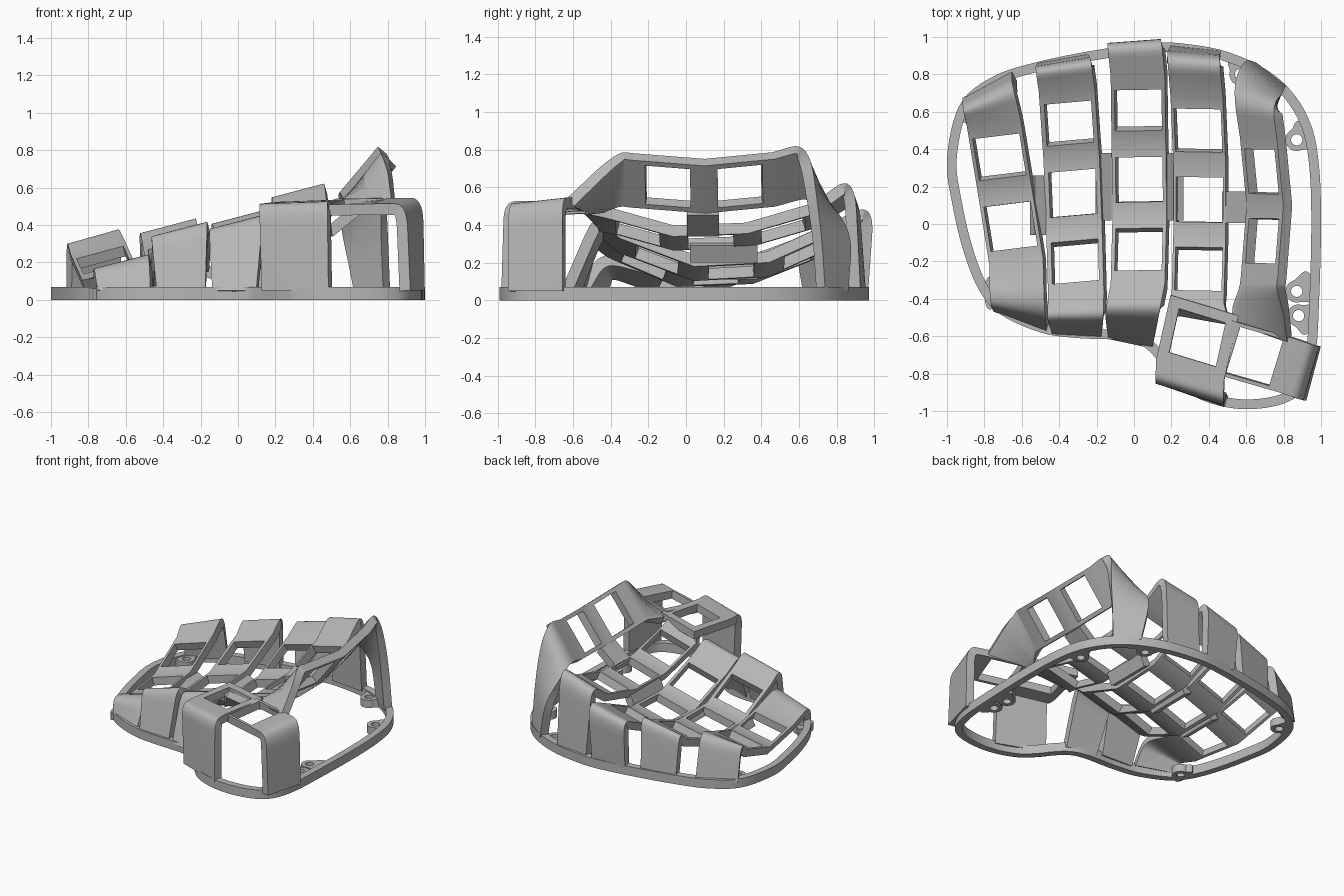
import bpy
import bmesh
import math
from mathutils import Vector

cube = bpy.data.objects.get("Cube")
if cube:
    bpy.data.objects.remove(cube, do_unlink=True)

grey = bpy.data.materials.new("plain grey")
grey.use_nodes = True
GREY = (0.47, 0.47, 0.47, 1)
grey.diffuse_color = GREY
grey.node_tree.nodes["Principled BSDF"].inputs["Base Color"].default_value = GREY

THICK = 0.06
BASE_H = 0.07
HOLE = 0.26


def finish(name, bm, thickness=0):
    mesh = bpy.data.meshes.new(name)
    bm.to_mesh(mesh)
    bm.free()
    obj = bpy.data.objects.new(name, mesh)
    bpy.context.collection.objects.link(obj)
    mesh.materials.append(grey)
    bpy.ops.object.select_all(action="DESELECT")
    obj.select_set(True)
    bpy.context.view_layer.objects.active = obj
    if thickness:
        mod = obj.modifiers.new("Thickness", "SOLIDIFY")
        mod.thickness = thickness
        mod.offset = -1
        mod.use_even_offset = True
        bpy.ops.object.modifier_apply(modifier=mod.name)
    bpy.ops.object.shade_smooth_by_angle(angle=math.radians(30))
    return obj


def ribbon(name, width, yaw, roll, stations, keys=(), radius=0.12):
    """Bent strip through (x, y, z[, yaw, roll[, scale]]); keys lists segments with a hole."""
    defaults = (0, 0, 0, yaw, roll, 1)
    pts = [Vector((*s, *defaults[len(s):])) for s in stations]
    rows = []                       # (point, hole starts here)
    for i, p in enumerate(pts):
        key_next, key_prev = i in keys, i - 1 in keys
        if 0 < i < len(pts) - 1 and not key_next and not key_prev:
            a, b = pts[i - 1], pts[i + 1]
            a = p.lerp(a, min(radius / (a - p).to_3d().length, 0.48))
            b = p.lerp(b, min(radius / (b - p).to_3d().length, 0.48))
            for k in range(9):
                t = k / 8
                rows.append((a.lerp(p, t).lerp(p.lerp(b, t), t), False))
        else:
            rows.append((p, False))
        if key_next:
            q = pts[i + 1]
            half = 0.12 / (q - p).to_3d().length
            rows.append((p.lerp(q, 0.5 - half), True))
            rows.append((p.lerp(q, 0.5 + half), False))
    bm = bmesh.new()
    grid = []
    u = min(HOLE / width / 2, 0.45)
    for p, _ in rows:
        ya, ro = math.radians(p[3]), math.radians(p[4])
        across = Vector((math.cos(ya) * math.cos(ro), math.sin(ya) * math.cos(ro), math.sin(ro)))
        centre, span = Vector(p[:3]), width * p[5]
        grid.append([bm.verts.new(centre + across * span * f) for f in (-0.5, -u, u, 0.5)])
    for (a, b), (_, hole) in zip(zip(grid, grid[1:]), rows):
        for j in range(3):
            if not (hole and j == 1):
                bm.faces.new((a[j], b[j], b[j + 1], a[j + 1]))
    return finish(name, bm, THICK)


def smooth_loop(points, steps=6):
    """Closed Catmull-Rom curve through the points."""
    out, n = [], len(points)
    for i in range(n):
        a, b, c, d = (Vector(points[(i + k) % n]) for k in (-1, 0, 1, 2))
        for s in range(steps):
            t = s / steps
            out.append(0.5 * (2 * b + (c - a) * t + (2 * a - 5 * b + 4 * c - d) * t ** 2
                              + (3 * b - a - 3 * c + d) * t ** 3))
    return out


def band(name, outer, inner, height):
    """Ring-shaped slab between two closed outlines."""
    bm = bmesh.new()
    loops = [[bm.verts.new((p[0], p[1], z)) for p in line]
             for line, z in ((outer, 0), (outer, height), (inner, height), (inner, 0))]
    n = len(outer)
    for k in range(4):
        a, b = loops[k], loops[(k + 1) % 4]
        for i in range(n):
            j = (i + 1) % n
            bm.faces.new((a[i], a[j], b[j], b[i]))
    bmesh.ops.recalc_face_normals(bm, faces=bm.faces)
    return finish(name, bm)


# Base rim
outline = smooth_loop([
    (-1, 0.35), (-0.97, 0.1), (-0.91, -0.15), (-0.83, -0.35), (-0.72, -0.48), (-0.5, -0.58),
    (-0.3, -0.61), (-0.08, -0.62), (0.04, -0.65), (0.12, -0.72), (0.2, -0.82), (0.3, -0.91),
    (0.45, -0.97), (0.62, -0.99), (0.8, -0.96), (0.91, -0.88), (0.97, -0.7), (0.99, -0.4),
    (1, 0), (0.99, 0.3), (0.95, 0.52), (0.85, 0.7), (0.7, 0.83), (0.5, 0.92), (0.3, 0.96),
    (0.1, 0.97), (-0.2, 0.93), (-0.5, 0.87), (-0.75, 0.79), (-0.93, 0.64)])
inside = []
for i, p in enumerate(outline):
    t = (outline[(i + 1) % len(outline)] - outline[i - 1]).normalized()
    inside.append(p + Vector((-t.y, t.x)) * 0.052)
band("base_rim", outline, inside, BASE_H)

# Screw tabs: eyelets that flare out where they meet the rim
tabs = [(0.57, 0.8), (0.87, 0.45), (0.87, -0.36), (0.88, -0.49), (-0.74, -0.37), (-0.85, 0.58)]
for i, (x, y) in enumerate(tabs):
    c = Vector((x, y))
    near = min(inside, key=lambda q: (q - c).length)
    out = (near - c).normalized()
    reach = max(0, (near - c).length - 0.025)
    ring_out, ring_in = [], []
    for k in range(40):
        d = Vector((math.cos(k * math.tau / 40), math.sin(k * math.tau / 40)))
        ring_in.append(c + d * 0.03)
        along = max(0, d.dot(out))
        side = d - out * d.dot(out)
        ring_out.append(c + d * 0.06 + out * reach * along ** 0.4 + side * 0.08 * along)
    band(f"screw_tab_{i + 1}", ring_out, ring_in, 0.06)

# Finger columns, from the back foot over the key plates to the front foot
ribbon("outer_column", 0.3, 7, 15, [
    (-0.785, 0.745, 0.05, 28, 3), (-0.785, 0.69, 0.37, 26, 15), (-0.75, 0.54, 0.28),
    (-0.69, 0.175, 0.145), (-0.63, -0.2, 0.155), (-0.625, -0.44, 0.23, -5, 15),
    (-0.61, -0.52, 0.06, -20, 3)], keys=(2, 3))
ribbon("second_column", 0.31, 5, 15, [
    (-0.38, 0.885, 0.05, 10, 0, 0.88), (-0.38, 0.86, 0.43, 9, 15), (-0.36, 0.72, 0.33),
    (-0.335, 0.355, 0.185), (-0.32, -0.025, 0.17), (-0.31, -0.375, 0.32),
    (-0.315, -0.51, 0.41, 0, 15), (-0.305, -0.6, 0.05, -3, 0, 0.84)], keys=(2, 3, 4))
ribbon("middle_column", 0.3, 1, 15, [
    (0, 0.955, 0.05, 5, 0, 0.9), (0, 0.99, 0.48, 4, 15), (0.02, 0.79, 0.385),
    (0.025, 0.425, 0.22), (0.03, 0.05, 0.2), (0.02, -0.32, 0.34),
    (-0.01, -0.47, 0.46, 0, 15), (-0.02, -0.64, 0.05, -12, 0, 0.8)],
    keys=(2, 3, 4), radius=0.16)
ribbon("fourth_column", 0.29, -1, 15, [
    (0.33, 0.94, 0.05, -6, 0, 0.93), (0.315, 0.905, 0.64, -4, 15), (0.335, 0.68, 0.48),
    (0.35, 0.32, 0.375), (0.35, -0.06, 0.36), (0.34, -0.42, 0.46),
    (0.37, -0.48, 0.51, -17, 3)], keys=(2, 3, 4), radius=0.19)
ribbon("inner_column", 0.32, -1, 52, [
    (0.735, 0.8, 0.05, -38, 0, 0.62), (0.695, 0.8, 0.4, -40, 12, 0.85),
    (0.635, 0.67, 0.72, -10, 50), (0.665, 0.46, 0.66),
    (0.70, 0.10, 0.625), (0.67, -0.28, 0.655), (0.66, -0.36, 0.665),
    (0.67, -0.58, 0.525, -20, 5)], keys=(3, 4), radius=0.16)

# Thumb cluster: one plate folds down at the front, the other at the side
ribbon("thumb_front_plate", 0.38, -17, 2, [
    (0.377, -0.435, 0.53), (0.30, -0.78, 0.52), (0.295, -0.91, 0.52),
    (0.305, -0.915, 0.05, -20, 0)], keys=(0,), radius=0.1)
ribbon("thumb_side_plate", 0.3, 73, 6, [
    (0.48, -0.66, 0.525), (0.81, -0.755, 0.53), (0.945, -0.80, 0.53),
    (0.96, -0.80, 0.05, 75, 0)], keys=(0,), radius=0.13)

# Bridges joining neighbouring columns
bridges = [
    ("outer_bridge", 0.32, (-0.53, 0.1, 0.165), (-0.47, 0.1, 0.135)),
    ("second_bridge", 0.36, (-0.18, 0.2, 0.195), (-0.12, 0.2, 0.165)),
    ("middle_bridge", 0.36, (0.17, 0.2, 0.225), (0.21, 0.2, 0.315)),
    ("inner_bridge", 0.17, (0.47, 0.09, 0.385), (0.61, 0.09, 0.5))]
for name, width, start, end in bridges:
    ribbon(name, width, 90, 0, [start, end])
